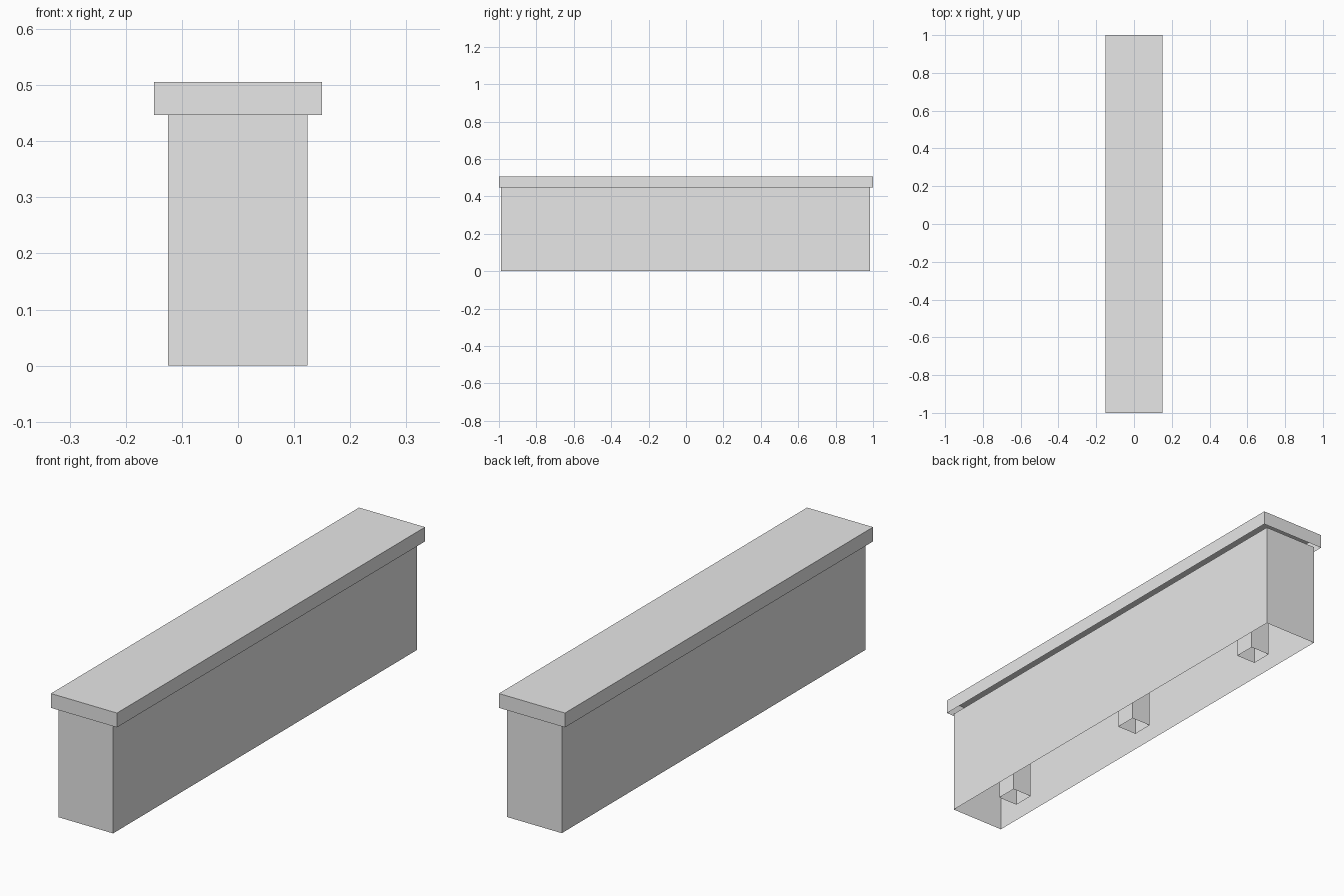
import bpy
import bmesh

if "Cube" in bpy.data.objects:
    bpy.data.objects.remove(bpy.data.objects["Cube"], do_unlink=True)

COLOUR = (0.8, 0.8, 0.8, 1.0)
grey = bpy.data.materials.new("light_grey")
grey.use_nodes = True
grey.diffuse_color = COLOUR
grey.node_tree.nodes["Principled BSDF"].inputs["Base Color"].default_value = COLOUR


def open_box(name, low, high, closed_top=False):
    """Thin box shell without a floor, with an optional top."""
    bm = bmesh.new()
    bmesh.ops.create_cube(bm, size=1)
    for v in bm.verts:
        v.co = [low[i] if v.co[i] < 0 else high[i] for i in range(3)]
    bm.normal_update()
    doomed = [f for f in bm.faces
              if f.normal.z < -0.5 or (f.normal.z > 0.5 and not closed_top)]
    bmesh.ops.delete(bm, geom=doomed, context='FACES_ONLY')
    mesh = bpy.data.meshes.new(name)
    bm.to_mesh(mesh)
    bm.free()
    mesh.materials.append(grey)
    obj = bpy.data.objects.new(name, mesh)
    bpy.context.collection.objects.link(obj)
    return obj


WALL_TOP = 0.447

# Hollow wall body
open_box("wall_body", (-0.125, -0.988, 0), (0.124, 0.985, WALL_TOP))

# Overhanging cap, hollow underneath
open_box("wall_cap", (-0.15, -1, WALL_TOP), (0.15, 1, 0.506), closed_top=True)

# Square posts inside the wall
HALF = 0.045
for label, y in (("front", -0.75), ("middle", 0), ("back", 0.75)):
    open_box(label + "_post", (-HALF, y - HALF, 0), (HALF, y + HALF, WALL_TOP))
